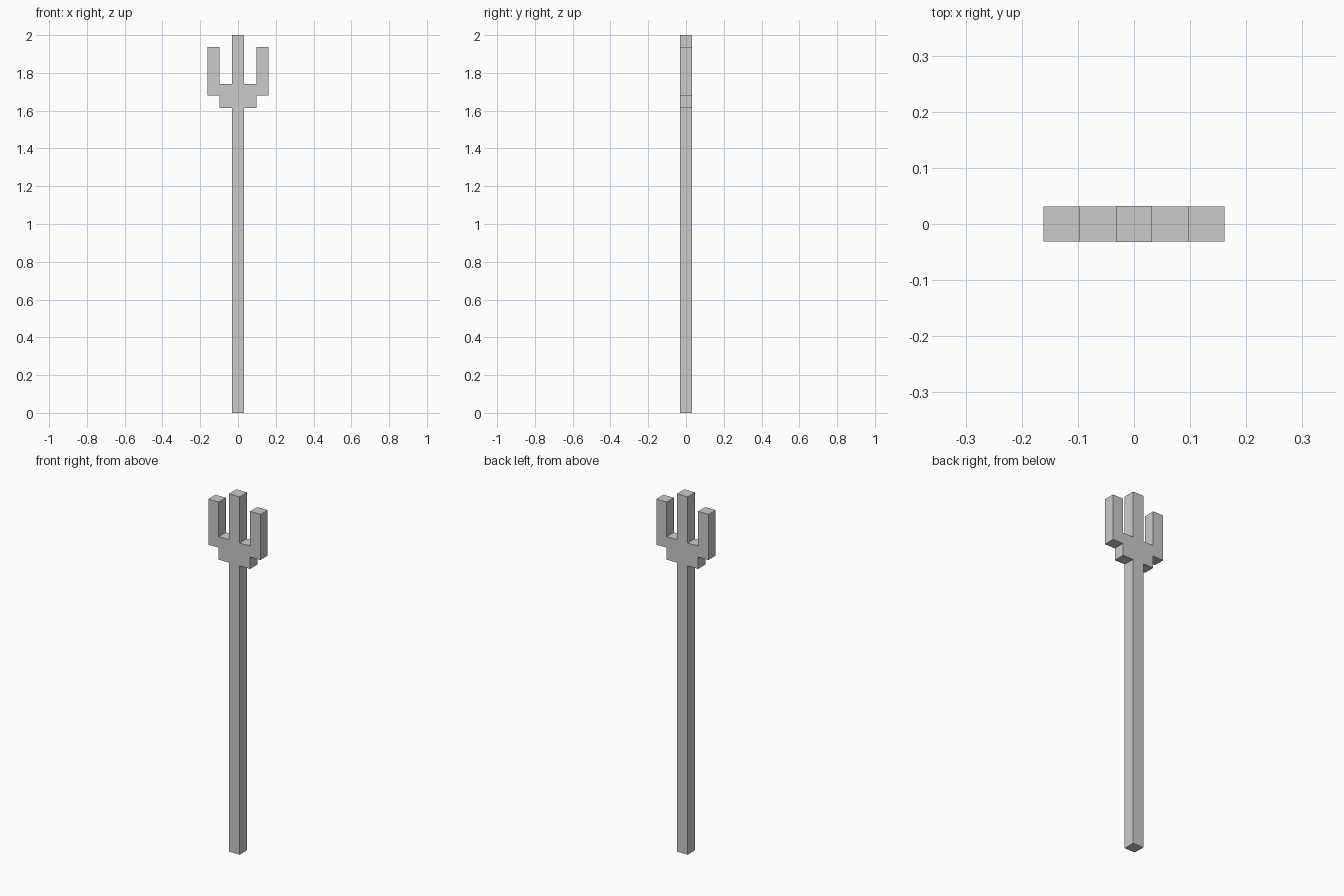
import bpy
import bmesh
from mathutils import Vector

if "Cube" in bpy.data.objects:
    bpy.data.objects.remove(bpy.data.objects["Cube"])


def box(name, lo, hi):
    """Axis-aligned box between two corners."""
    lo, hi = Vector(lo), Vector(hi)
    bm = bmesh.new()
    bmesh.ops.create_cube(bm, size=1)
    for v in bm.verts:
        v.co = (lo + hi) / 2 + v.co * (hi - lo)
    mesh = bpy.data.meshes.new(name)
    bm.to_mesh(mesh)
    bm.free()
    obj = bpy.data.objects.new(name, mesh)
    bpy.context.collection.objects.link(obj)
    return obj


SHAFT = 0.0325   # half width of the shaft
DEPTH = 0.0315   # half depth of the fork head
INNER = 0.097    # half width of the crossbar
OUTER = 0.161    # outside of the side prongs

# Shaft, which continues up as the centre prong
box("shaft", (-SHAFT, -SHAFT, 0), (SHAFT, SHAFT, 2))

# Crossbar of the fork head
box("crossbar", (-INNER, -DEPTH, 1.614), (INNER, DEPTH, 1.742))

# Side prongs
for name, s in (("left_prong", -1), ("right_prong", 1)):
    x0, x1 = sorted((s * INNER, s * OUTER))
    box(name, (x0, -DEPTH, 1.681), (x1, DEPTH, 1.936))
